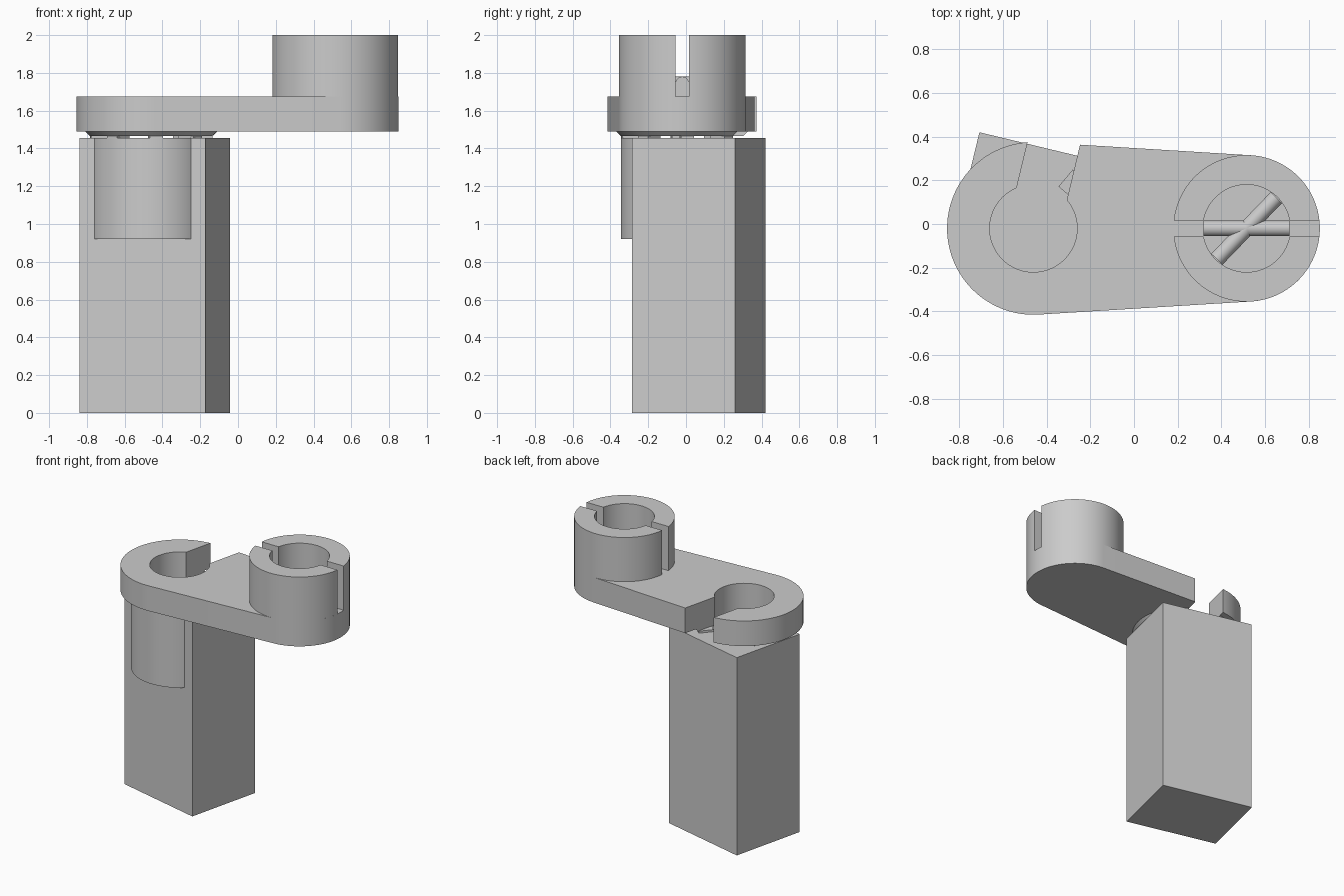
import bpy, bmesh, math
from math import radians, degrees, cos, sin, asin, acos
from mathutils import Vector, Matrix

if "Cube" in bpy.data.objects:
    bpy.data.objects.remove(bpy.data.objects["Cube"])

grey = bpy.data.materials.new("plain grey")
grey.diffuse_color = (0.6, 0.6, 0.6, 1)
grey.use_nodes = True
grey.node_tree.nodes["Principled BSDF"].inputs["Base Color"].default_value = grey.diffuse_color

A = Vector((-0.46, -0.02))    # clip end centre
B = Vector((0.515, -0.02))    # socket end centre
RA, RB, HOLE = 0.395, 0.335, 0.20
TILT = -13.5                  # twist of post and clip opening, degrees
GAP = 0.118                   # half width of clip opening


def arc(c, r, a0, a1, n=32):
    """Points on an arc, angles in degrees."""
    return [c + Vector((cos(radians(a0 + (a1 - a0) * i / n)),
                        sin(radians(a0 + (a1 - a0) * i / n)))) * r
            for i in range(n + 1)]


def finish(name, bm):
    bmesh.ops.recalc_face_normals(bm, faces=bm.faces)
    me = bpy.data.meshes.new(name)
    bm.to_mesh(me)
    bm.free()
    me.materials.append(grey)
    me.polygons.foreach_set("use_smooth", [True] * len(me.polygons))
    me.set_sharp_from_angle(angle=radians(30))
    ob = bpy.data.objects.new(name, me)
    bpy.context.collection.objects.link(ob)
    return ob


def prism(name, outline, z0, z1, top=None):
    """Solid between an outline at z0 and a matching outline at z1."""
    bm = bmesh.new()
    lo = [bm.verts.new((p.x, p.y, z0)) for p in outline]
    hi = [bm.verts.new((p.x, p.y, z1)) for p in (top or outline)]
    n = len(lo)
    for i in range(n):
        j = (i + 1) % n
        bm.faces.new((lo[i], lo[j], hi[j], hi[i]))
    bm.faces.new(lo[::-1])
    bm.faces.new(hi)
    return finish(name, bm)


def c_ring(c, r_out, r_in, half_gap, start, end):
    """C-shaped outline with parallel-sided openings at angles start and end."""
    o, i = degrees(asin(half_gap / r_out)), degrees(asin(half_gap / r_in))
    return (arc(c, r_out, start + o, end - o, 64)
            + arc(c, r_in, end - i, start + i, 64))


# Arm plate: two rounded ends joined by tangents, with the open clip cut out
opening = 90 + TILT
tangent = degrees(acos((RA - RB) / (B.x - A.x)))
o, i = degrees(asin(GAP / RA)), degrees(asin(GAP / HOLE))
across = Vector((cos(radians(TILT)), sin(radians(TILT))))
along = Vector((-across.y, across.x))
ta = A + Vector((cos(radians(tangent)), sin(radians(tangent)))) * RA
tb = B + Vector((cos(radians(tangent)), sin(radians(tangent)))) * RB
# where the opening's right wall meets the upper tangent edge
d, w = tb - ta, A + across * GAP - ta
t = w.cross(along) / d.cross(along)
plate = (arc(A, RA, opening + o, 360 - tangent, 64)
         + arc(B, RB, -tangent, tangent, 64)
         + [ta + d * t]
         + arc(A, HOLE, opening - i, opening + i - 360, 64))
prism("arm_plate", plate, 1.49, 1.675)

# Tapered collar under the clip
prism("tapered_collar",
      c_ring(A, 0.325, HOLE, GAP, opening, opening + 360), 1.466, 1.49,
      c_ring(A, 0.35, HOLE, GAP, opening, opening + 360))

# Small teeth between the collar and the post
for k in range(8):
    if k == 2:
        continue              # this one would sit in the clip opening
    a = radians(5 + 45 * k)
    r, s = Vector((cos(a), sin(a))), Vector((-sin(a), cos(a)))
    prism("collar_tooth", [A + r * x + s * y for x, y in
          ((0.22, -0.035), (0.322, -0.035), (0.322, 0.035), (0.22, 0.035))],
          1.45, 1.47)

# Rectangular post, twisted
centre = Vector((-0.44, 0.0675))
prism("post", [centre + across * x + along * y for x, y in
      ((-0.342, -0.28), (0.342, -0.28), (0.342, 0.28), (-0.342, 0.28))],
      0, 1.455)

# Rounded boss bulging from the front of the post
prism("front_boss", arc(A, 0.325, opening + 120, opening + 240, 48), 0.92, 1.455)

# Slotted socket: two half rings
for side, start in (("back", 0), ("front", 180)):
    prism("socket_half_" + side,
          c_ring(B, RB, HOLE, 0.0365, start, start + 180), 1.675, 2.0)

# Crossed round-topped bars on the socket floor
for name, ang in (("straight_bar", 0), ("diagonal_bar", 46)):
    prof = [Vector((-0.036, 0)), Vector((0.036, 0))] + arc(
        Vector((0, 0.069)), 0.036, 0, 180, 16)
    ob = prism(name, prof, -0.196, 0.196)
    # lay the profile down: its y becomes height, its length runs along x
    lay = Matrix(((0, 0, 1, 0), (1, 0, 0, 0), (0, 1, 0, 0), (0, 0, 0, 1)))
    ob.data.transform(Matrix.Translation((B.x, B.y, 1.675))
                      @ Matrix.Rotation(radians(ang), 4, 'Z') @ lay)
